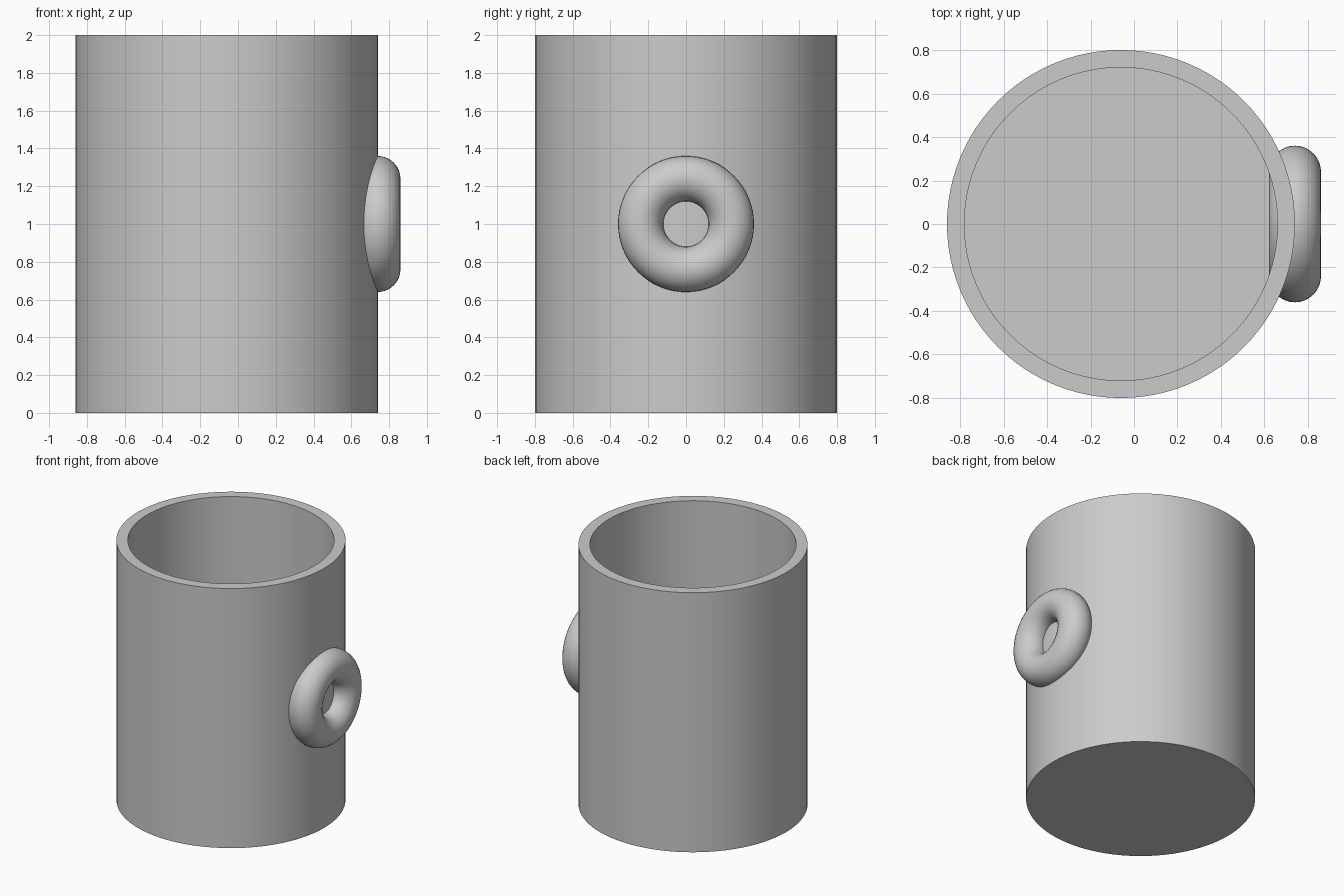
import bpy
import bmesh
from math import radians, pi

cube = bpy.data.objects.get("Cube")
if cube:
    bpy.data.objects.remove(cube, do_unlink=True)

HEIGHT, RADIUS, WALL = 2.0, 0.8, 0.08
AXIS_X = -0.06

# Single grey material
grey = bpy.data.materials.new("light_grey")
grey.use_nodes = True
colour = (0.6, 0.6, 0.6, 1)
grey.diffuse_color = colour
grey.node_tree.nodes["Principled BSDF"].inputs["Base Color"].default_value = colour


def finish(obj, name):
    obj.name = name
    obj.data.name = name
    obj.data.materials.append(grey)
    bpy.ops.object.select_all(action="DESELECT")
    obj.select_set(True)
    bpy.context.view_layer.objects.active = obj
    bpy.ops.object.shade_smooth_by_angle(angle=radians(30))


# Cup body: solid cylinder whose top is inset and pushed down to a floor
bpy.ops.mesh.primitive_cylinder_add(vertices=96, radius=RADIUS, depth=HEIGHT,
                                    location=(AXIS_X, 0, HEIGHT / 2))
body = bpy.context.object
bm = bmesh.new()
bm.from_mesh(body.data)
top = max(bm.faces, key=lambda f: f.calc_center_median().z)
bmesh.ops.inset_region(bm, faces=[top], thickness=WALL)
cavity = bmesh.ops.extrude_discrete_faces(bm, faces=[top])["faces"]
bmesh.ops.translate(bm, verts=cavity[0].verts, vec=(0, 0, WALL - HEIGHT))
bm.to_mesh(body.data)
bm.free()
finish(body, "cup_body")

# Ring handle sunk halfway into the wall
bpy.ops.mesh.primitive_torus_add(major_radius=0.24, minor_radius=0.12,
                                 major_segments=64, minor_segments=32,
                                 location=(AXIS_X + RADIUS, 0, HEIGHT / 2),
                                 rotation=(0, pi / 2, 0))
finish(bpy.context.object, "ring_handle")
